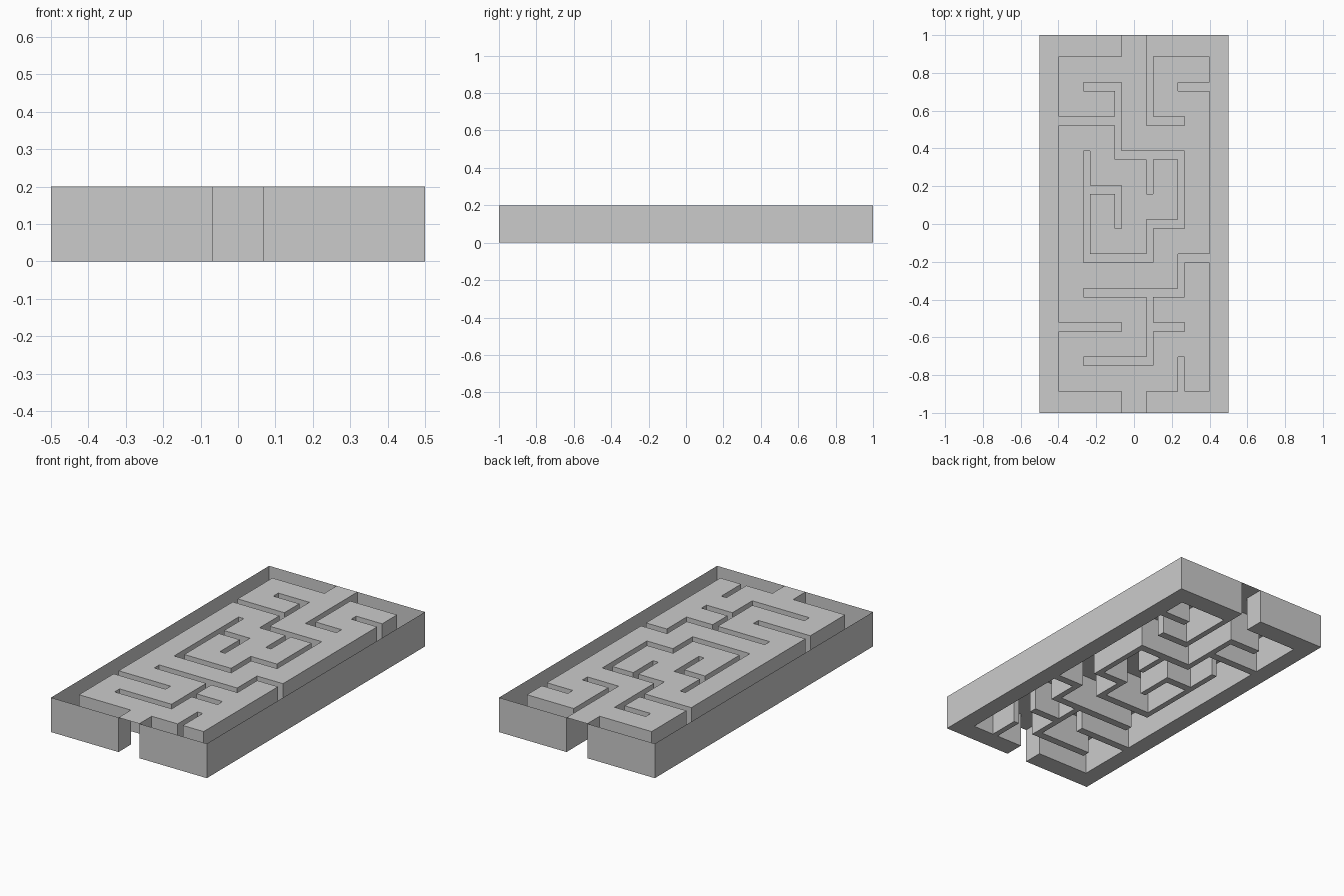
import bpy, bmesh, math

if "Cube" in bpy.data.objects:
    bpy.data.objects.remove(bpy.data.objects["Cube"])

H = 0.2
HX, HY = 1 / 60, 1 / 44                           # half wall thicknesses
NX = [(i - 2.5) / 6 for i in range(6)]            # wall grid nodes
NY = [(j - 5) * 2 / 11 for j in range(11)]


def lines(nodes, half, end):
    return [-end] + [n + s * half for n in nodes for s in (-1, 1)] + [end]


X, Y = lines(NX, HX, 0.5), lines(NY, HY, 1.0)
CX, CY = len(X) - 1, len(Y) - 1

# horizontal walls: row -> column spans; vertical walls: column -> row spans
ROWS = {1: [(1, 3)], 2: [(0, 2), (3, 4)], 3: [(1, 4)], 4: [(1, 3), (4, 5)],
        5: [(3, 4)], 6: [(1, 2)], 7: [(2, 4)], 8: [(0, 2), (3, 4)],
        9: [(1, 2), (4, 5)]}
COLS = {1: [(4, 7)], 2: [(5, 6), (7, 9)],
        3: [(1, 3), (4, 5), (6, 7), (8, 10)],
        4: [(0, 1), (3, 4), (5, 7)]}

# border cells, open at the two middle gates
wall = {(a, b) for a in range(CX) for b in range(CY)
        if (a < 2 or a > CX - 3 or b < 2 or b > CY - 3)
        and not (a == 6 and (b < 2 or b > CY - 3))}
for r, spans in ROWS.items():
    for s, e in spans:
        wall |= {(a, 2 * r + 1) for a in range(2 * s + 1, 2 * e + 2)}
for c, spans in COLS.items():
    for s, e in spans:
        wall |= {(2 * c + 1, b) for b in range(2 * s + 1, 2 * e + 2)}

bm = bmesh.new()


def face(pts):
    bm.faces.new([bm.verts.new(p) for p in pts])


for a in range(CX):
    for b in range(CY):
        is_wall = (a, b) in wall
        z = 0 if is_wall else H
        # hollow wall base at the bottom, corridor plate at the top
        c = [(X[a], Y[b]), (X[a + 1], Y[b]), (X[a + 1], Y[b + 1]), (X[a], Y[b + 1])]
        face([(x, y, z) for x, y in reversed(c)])
        if not is_wall:
            continue
        # upright sides wherever the wall ends
        for k, (dx, dy) in enumerate([(0, -1), (1, 0), (0, 1), (-1, 0)]):
            if (a + dx, b + dy) not in wall:
                p, q = c[k], c[(k + 1) % 4]
                face([(*p, 0), (*q, 0), (*q, H), (*p, H)])

bmesh.ops.remove_doubles(bm, verts=bm.verts[:], dist=1e-5)
bmesh.ops.dissolve_limit(bm, angle_limit=math.radians(1),
                         verts=bm.verts[:], edges=bm.edges[:])
me = bpy.data.meshes.new("maze_tray")
bm.to_mesh(me)
bm.free()
bpy.context.collection.objects.link(bpy.data.objects.new("maze_tray", me))
